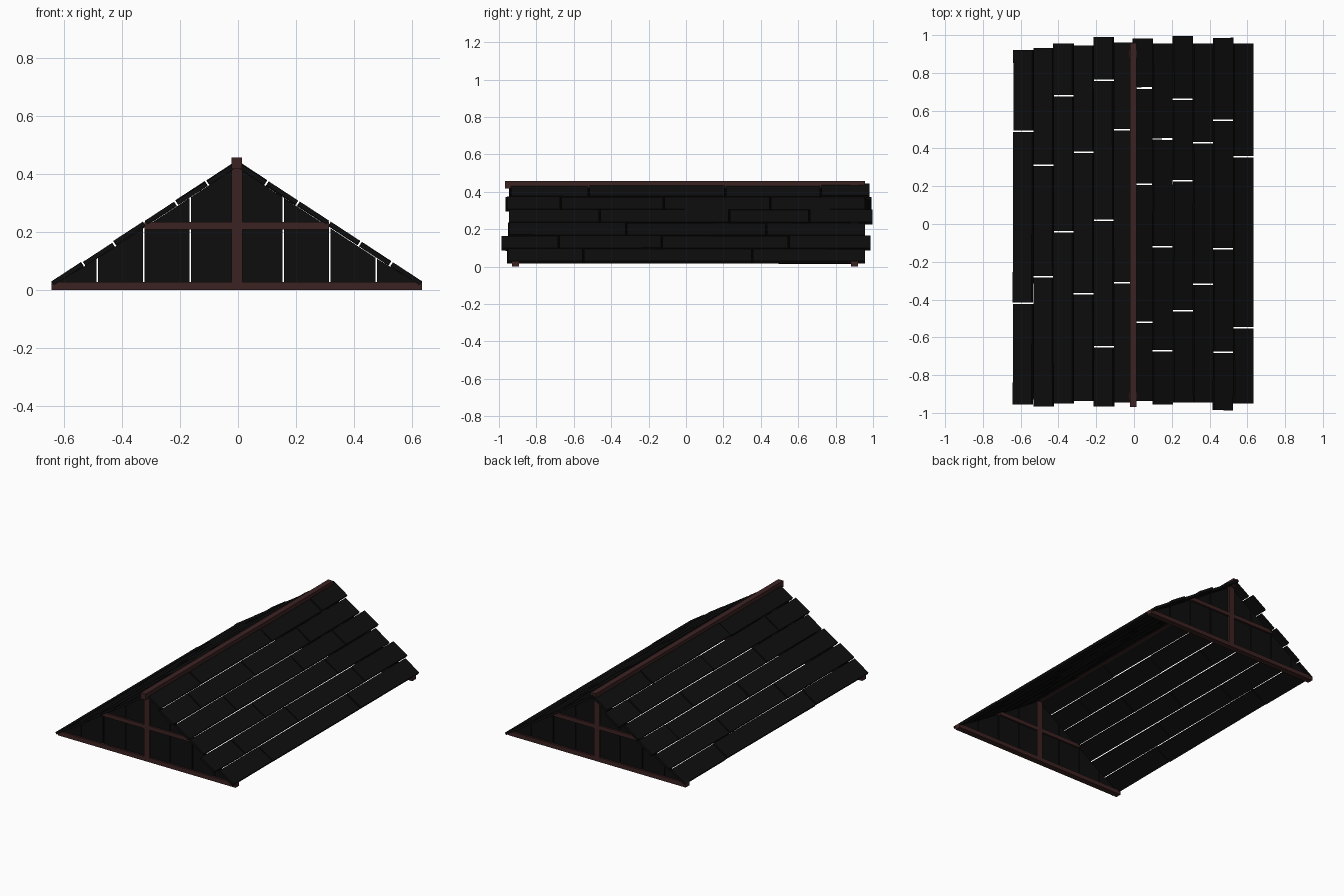
import bpy, bmesh, math, random
from mathutils import Matrix, Vector

random.seed(4)
default_cube = bpy.data.objects.get("Cube")
if default_cube:
    bpy.data.objects.remove(default_cube, do_unlink=True)


def make_material(name, color):
    material = bpy.data.materials.new(name)
    material.use_nodes = True
    material.diffuse_color = color
    material.node_tree.nodes["Principled BSDF"].inputs["Base Color"].default_value = color
    return material


charcoal = make_material("charcoal_wood", (0.0042, 0.0042, 0.0042, 1))
red_brown = make_material("red_brown_wood", (0.045, 0.016, 0.016, 1))


def finish(bm, name, material):
    bmesh.ops.recalc_face_normals(bm, faces=bm.faces)
    mesh = bpy.data.meshes.new(name)
    bm.to_mesh(mesh)
    bm.free()
    mesh.materials.append(material)
    obj = bpy.data.objects.new(name, mesh)
    bpy.context.scene.collection.objects.link(obj)
    return obj


def add_box(bm, center, size, frame=Matrix.Identity(4)):
    place = frame @ Matrix.Translation(center) @ Matrix.Diagonal((*size, 1))
    bmesh.ops.create_cube(bm, size=1, matrix=place)


def beam(name, center, size):
    bm = bmesh.new()
    add_box(bm, center, size)
    finish(bm, name, red_brown)


# Main dimensions
MID = -0.004
HALF = 0.64
PEAK = 0.445
EAVE = 0.027
PITCH = math.atan2(PEAK - EAVE, HALF)
THICK = 0.016
GAP = 0.008
ROW = HALF / math.cos(PITCH) / 6
ENDS = {"front": -0.911, "back": 0.901}

# Plank ends and joints along each row, from ridge to eave
ROWS = {
    "left": [
        (-0.94, -0.52, 0.21, 0.72, 0.985),
        (-0.96, -0.67, -0.12, 0.45, 0.96),
        (-0.95, -0.46, 0.23, 0.66, 1.0),
        (-0.95, -0.32, 0.43, 0.96),
        (-0.99, -0.68, -0.13, 0.55, 0.99),
        (-0.955, -0.55, 0.355, 0.96),
    ],
    "right": [
        (-0.95, -0.31, 0.5, 0.965),
        (-0.97, -0.65, 0.02, 0.76, 0.995),
        (-0.94, -0.37, 0.38, 0.95),
        (-0.955, -0.04, 0.68, 0.96),
        (-0.97, -0.28, 0.31, 0.935),
        (-0.96, -0.42, 0.49, 0.925),
    ],
}

# Roof slopes: gapped planks with a little irregularity
for side, rows in ROWS.items():
    sign = 1 if side == "left" else -1
    down = Vector((sign * math.cos(PITCH), 0, -math.sin(PITCH)))
    normal = Vector((sign * math.sin(PITCH), 0, math.cos(PITCH)))
    ridge = Vector((MID, 0, PEAK))
    axes = Matrix((down, Vector((0, 1, 0)), normal)).transposed().to_4x4()
    bm = bmesh.new()
    for i, cuts in enumerate(rows):
        for start, stop in zip(cuts, cuts[1:]):
            middle = ridge + down * (i + 0.5) * ROW
            middle += normal * (random.uniform(-0.003, 0.002) - THICK / 2)
            middle.y = (start + stop) / 2
            turn = Matrix.Rotation(random.uniform(-0.004, 0.004), 4, "Z")
            frame = Matrix.Translation(middle) @ axes @ turn
            add_box(bm, (0, 0, 0), (ROW - GAP, stop - start - GAP, THICK), frame)
    finish(bm, side + "_roof_planks", charcoal)


def gable_top(x):
    return PEAK - 0.022 - abs(x - MID) * math.tan(PITCH)


# Gable ends: upright boards cut to the slope, with timber framing
for end, y in ENDS.items():
    bm = bmesh.new()
    step = HALF / 4
    for i in range(-4, 4):
        x0 = MID + i * step + GAP / 3
        x1 = MID + (i + 1) * step - GAP / 3
        low = 0.012
        outline = [(x0, low), (x1, low),
                   (x1, max(gable_top(x1), low + 0.002)),
                   (x0, max(gable_top(x0), low + 0.002))]
        face = bm.faces.new([bm.verts.new((x, y - 0.007, z)) for x, z in outline])
        grown = bmesh.ops.extrude_face_region(bm, geom=[face])["geom"]
        moved = [g for g in grown if isinstance(g, bmesh.types.BMVert)]
        bmesh.ops.translate(bm, verts=moved, vec=(0, 0.014, 0))
    finish(bm, end + "_gable_boards", charcoal)

    beam(end + "_tie_beam", (MID, y, 0.014), (1.275, 0.038, 0.028))
    beam(end + "_collar_beam", (MID, y, 0.222), (0.635, 0.036, 0.026))
    beam(end + "_king_post", (MID, y, 0.23), (0.038, 0.038, 0.41))

# Ridge beam
beam("ridge_beam", (MID, -0.005, 0.437), (0.036, 1.925, 0.04))
